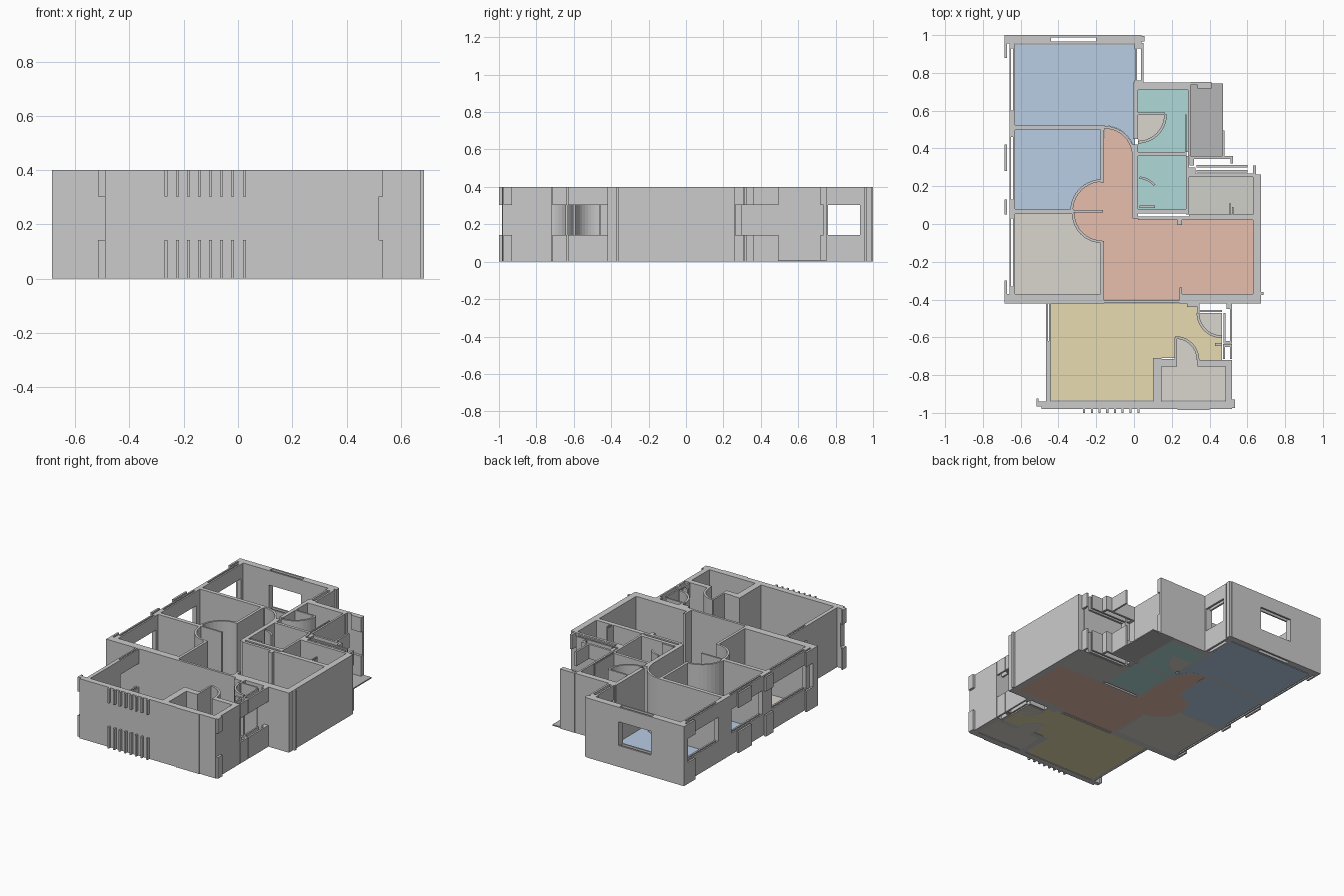
import bpy, bmesh
from math import cos, sin, radians

H, SILL, HEAD = 0.40, 0.143, 0.303
FLOOR = 0.008


def finish(name, bm, color=None):
    me = bpy.data.meshes.new(name)
    bmesh.ops.recalc_face_normals(bm, faces=bm.faces)
    bm.to_mesh(me)
    bm.free()
    ob = bpy.data.objects.new(name, me)
    bpy.context.collection.objects.link(ob)
    if color:
        mat = bpy.data.materials.new(name + "_colour")
        mat.diffuse_color = (*color, 1)
        me.materials.append(mat)
    return ob


def prism(bm, pts, z0, z1):
    f = bm.faces.new([bm.verts.new((x, y, z0)) for x, y in pts])
    g = bmesh.ops.extrude_face_region(bm, geom=[f], use_keep_orig=True)
    for v in g["geom"]:
        if isinstance(v, bmesh.types.BMVert):
            v.co.z = z1


def arc(cx, cy, r, a0, a1, n=10):
    return [(cx + r * cos(radians(a0 + (a1 - a0) * i / n)),
             cy + r * sin(radians(a0 + (a1 - a0) * i / n))) for i in range(n + 1)]


def rect(x0, y0, x1, y1):
    return [(x0, y0), (x1, y0), (x1, y1), (x0, y1)]


def walls(name, solid=(), window=()):
    """solid: full-height boxes; window: boxes open between sill and head"""
    bm = bmesh.new()
    for r in solid:
        prism(bm, rect(*r), 0, H)
    for r in window:
        prism(bm, rect(*r), 0, SILL)
        prism(bm, rect(*r), HEAD, H)
    return finish(name, bm)


def curved_wall(name, cx, cy, r, a0, a1, t=0.014):
    bm = bmesh.new()
    prism(bm, arc(cx, cy, r + t, a0, a1) + arc(cx, cy, r, a1, a0), 0, H)
    return finish(name, bm)


def floor(name, pts, color):
    bm = bmesh.new()
    prism(bm, pts, 0, FLOOR)
    return finish(name, bm, color)


# Floors
BLUE, SALMON, TEAL = (.48, .61, .78), (.80, .52, .42), (.43, .70, .69)
YELLOW, BEIGE, OLIVE, DARK = (.80, .71, .44), (.70, .67, .61), (.62, .63, .58), (.47, .47, .47)
floor("north_bedroom_floor", [(-.635, .52), (-.155, .52)] + arc(-.155, .36, .16, 90, 5)
      + [(.005, .95), (-.635, .95)], BLUE)
floor("middle_bedroom_floor", [(-.635, .07)] + arc(-.17, .07, .165, 180, 90)
      + [(-.17, .5), (-.635, .5)], BLUE)
floor("west_room_floor", [(-.635, .055), (-.635, -.37), (-.17, -.37)]
      + arc(-.17, .055, .15, 270, 180), BEIGE)
floor("living_hall_floor", [(-.16, -.40), (.24, -.40), (.24, -.37), (.63, -.37), (.63, .03),
      (-.005, .03), (-.005, .36)] + arc(-.155, .36, .145, 0, 90)
      + arc(-.17, .07, .155, 90, 180) + arc(-.17, .055, .145, 180, 270), SALMON)
floor("north_bath_floor", [(.02, .38), (.285, .38), (.285, .71), (.02, .71), (.02, .58)]
      + arc(.02, .58, .145, 0, -90), TEAL)
floor("bath_entry_floor", [(.02, .58)] + arc(.02, .58, .14, 0, -90), BEIGE)
floor("south_bath_floor", rect(.02, .08, .275, .36), TEAL)
floor("balcony_floor", rect(.295, .36, .47, .745), DARK)
floor("utility_floor", rect(.29, .05, .63, .25), OLIVE)
floor("yellow_room_floor", [(-.44, -.935), (.10, -.935), (.10, -.71), (.22, -.71), (.22, -.605)]
      + arc(.22, -.72, .12, 85, 0) + [(.465, -.72), (.465, -.595)]
      + arc(.465, -.47, .125, 270, 180) + [(.34, -.42), (-.44, -.42)], YELLOW)
floor("closet_floor", [(.465, -.47)] + arc(.465, -.47, .12, 270, 180), BEIGE)
floor("small_bath_floor", [(.145, -.935), (.485, -.935), (.485, -.755), (.335, -.755)]
      + arc(.22, -.72, .115, 0, 90) + [(.22, -.755), (.145, -.755)], BEIGE)

# North end wall: two leaves around an open window
walls("north_wall", [(-.685, .955, -.44, 1), (-.20, .955, .04, 1), (.04, .965, .055, .995)],
      [(-.44, .955, -.20, .965), (-.44, .988, -.20, 1)])

# Outer west wall: piers with thin-leaf windows between
piers = [(.93, .965), (.46, .60), (.03, .13), (-.42, -.33)]
gaps = [(.60, .93), (.13, .46), (-.33, .03)]
leaves = ((-.66, -.65), (-.641, -.63))
walls("west_wall", [(-.66, a, -.63, b) for a, b in piers],
      [(u, a, v, b) for a, b in gaps for u, v in leaves])
walls("west_window_trims", [],
      [(-.685, a, -.672, b) for a, b in ((.88, .957), (.28, .42), (.05, .13), (-.37, -.30))])

# North bedroom east wall with window
walls("bedroom_east_wall", [(0, .93, .05, .957), (-.005, .45, .02, .75), (0, .71, .05, .76)],
      [(.005, .76, .017, .93), (.037, .76, .05, .93)])

# Bathroom and hall walls
walls("bath_north_wall", [(.05, .71, .30, .75), (.30, .735, .41, .752)],
      [(.335, .718, .41, .735)])
walls("bath_east_wall", [(.285, .36, .298, .71), (.27, .36, .278, .58), (.275, .05, .29, .36)])
walls("bath_partition", [(0, .36, .275, .38)])
walls("bath_entry_partition", [(.02, .578, .165, .59)])
walls("hall_east_wall", [(-.008, .03, .02, .42)])
walls("bath_south_wall", [(.02, .055, .275, .08), (.02, .02, .29, .04),
                          (.23, -.005, .255, .03)])
walls("bath_small_ledge", [(.03, .085, .11, .097)])
curved_wall("bath_entry_door", .02, .58, .14, 0, -90)
curved_wall("bath_inner_door", .02, .13, .11, 85, 40, .012)
curved_wall("bedroom_door", -.155, .36, .145, 0, 92)

# Bedroom and hall partitions
walls("bedroom_partition", [(-.66, .497, -.155, .523)])
walls("west_partition", [(-.66, .052, -.32, .08)], [])
walls("door_leaves", [(-.34, .062, -.165, .074)])
walls("hall_west_wall", [(-.178, .22, -.16, .50), (-.178, -.38, -.16, -.09)])
curved_wall("middle_bedroom_door", -.17, .07, .153, 90, 180)
curved_wall("west_room_door", -.17, .058, .145, 180, 270)

# Utility room walls
walls("utility_north_wall", [(.29, .25, .63, .268)])
walls("utility_south_wall", [(.29, .02, .63, .05), (.505, .05, .512, .11), (.52, .05, .527, .09)])
walls("east_wall", [(.63, -.42, .672, .262), (.672, -.375, .685, -.36)])

# Balcony rail and stacked window strips
walls("balcony_rail", [], [(.468, .36, .48, .495), (.295, .345, .525, .36),
                           (.51, .32, .525, .345), (.295, .31, .318, .345)])
walls("utility_window_strips", [(.29, .262, .325, .30)],
      [(.33, .30, .60, .312), (.33, .272, .60, .285), (.63, .262, .645, .31)])

# Wall between upper and lower blocks
walls("cross_wall", [(-.685, -.42, -.16, -.37), (-.16, -.418, .24, -.402),
                     (.24, -.42, .63, -.37), (.24, -.37, .255, -.335)])

# Lower block shell
walls("south_wall", [(-.49, -.98, .52, -.94), (.23, -.985, .40, -.98)],
      [(-.515, -.965, -.49, -.94), (.52, -.975, .535, -.93)])
walls("lower_west_wall", [(-.465, -.94, -.44, -.62)],
      [(-.465, -.62, -.455, -.42), (-.449, -.62, -.44, -.42), (-.515, -.94, -.505, -.925)])
walls("front_slats", [], [(x, -1, x + .011, -.98) for x in
                          (-.27, -.228, -.188, -.147, -.106, -.066, -.025, .018)])
walls("small_bath_walls", [(.10, -.94, .145, -.71), (.145, -.755, .22, -.715),
                           (.335, -.755, .52, -.72), (.485, -.94, .52, -.755),
                           (.215, -.755, .227, -.60)])
curved_wall("small_bath_door", .22, -.72, .112, 0, 90)

# Entry window and closet at the east side
walls("entry_window", [(.28, -.44, .34, -.42)],
      [(.47, -.715, .481, -.635), (.508, -.715, .52, -.635), (.481, -.65, .508, -.635),
       (.475, -.62, .485, -.47), (.508, -.62, .52, -.44), (.475, -.632, .52, -.62),
       (.49, -.45, .52, -.42)])
walls("closet_walls", [(.335, -.47, .348, -.42), (.345, -.465, .465, -.455)])
curved_wall("closet_door", .465, -.47, .12, 180, 270)
walls("closet_post", [(.43, -.645, .465, -.63)])
